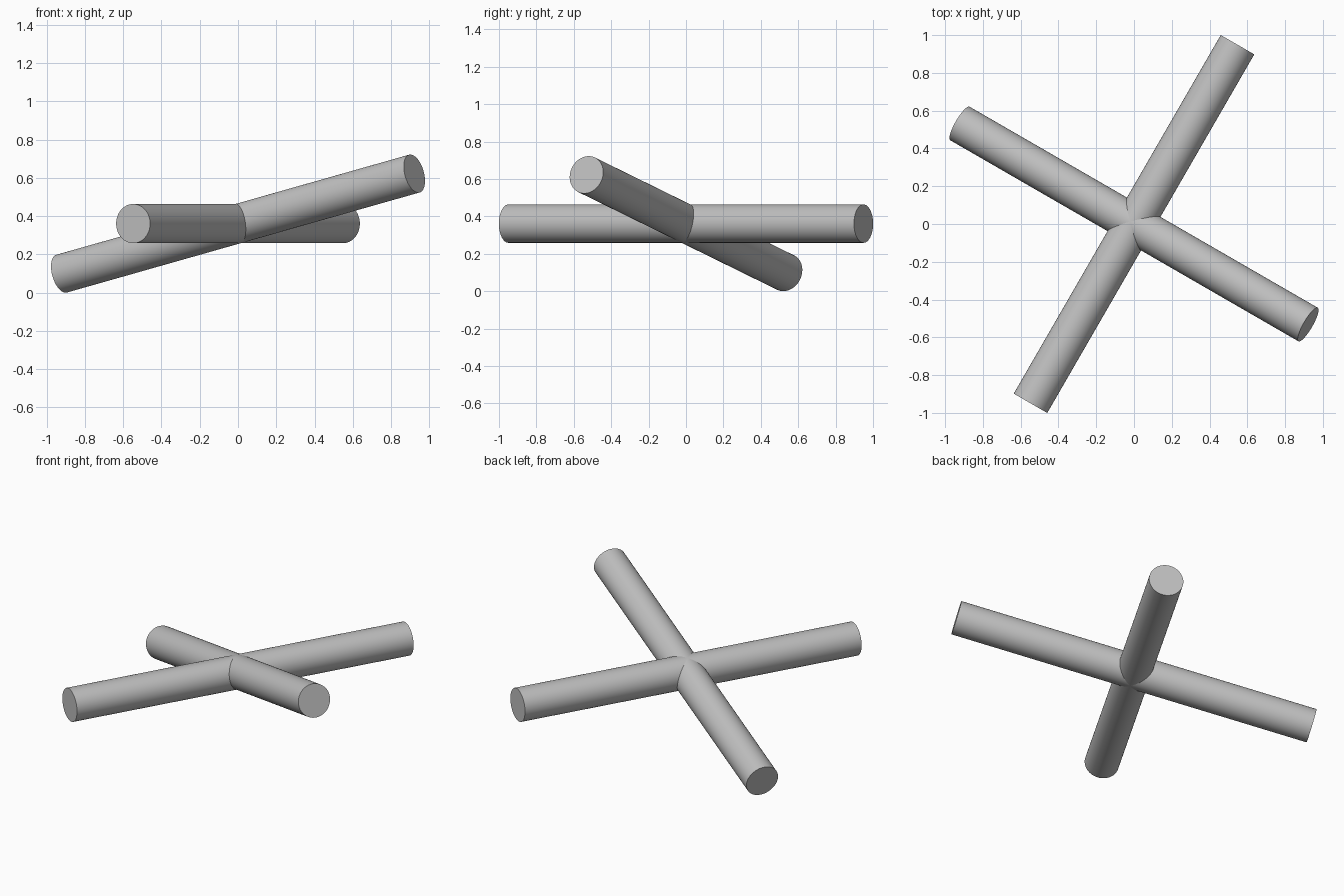
import bpy
from math import radians
from mathutils import Vector, Matrix

cube = bpy.data.objects.get("Cube")
if cube:
    bpy.data.objects.remove(cube, do_unlink=True)

RADIUS = 0.1025
LENGTH = 2.192
CENTRE = Vector((0, 0, 0.361))

# Single plain grey
grey = bpy.data.materials.new("plain grey")
grey.use_nodes = True
colour = (0.52, 0.52, 0.52, 1)
grey.diffuse_color = colour
grey.node_tree.nodes["Principled BSDF"].inputs["Base Color"].default_value = colour


def rod(name, heading, climb):
    """Round bar through the centre, turned to a heading and tilted upward."""
    bpy.ops.mesh.primitive_cylinder_add(vertices=64, radius=RADIUS, depth=LENGTH)
    obj = bpy.context.object
    obj.name = name
    obj.data.materials.append(grey)
    turn = Matrix.Rotation(radians(heading), 4, 'Z')
    tilt = Matrix.Rotation(radians(90 - climb), 4, 'Y')
    obj.matrix_world = Matrix.Translation(CENTRE) @ turn @ tilt
    bpy.ops.object.shade_smooth_by_angle(angle=radians(30))
    return obj


# Level bar and sloping bar crossing at right angles
rod("level_bar", 60, 0)
rod("sloping_bar", -30, 13.8)
